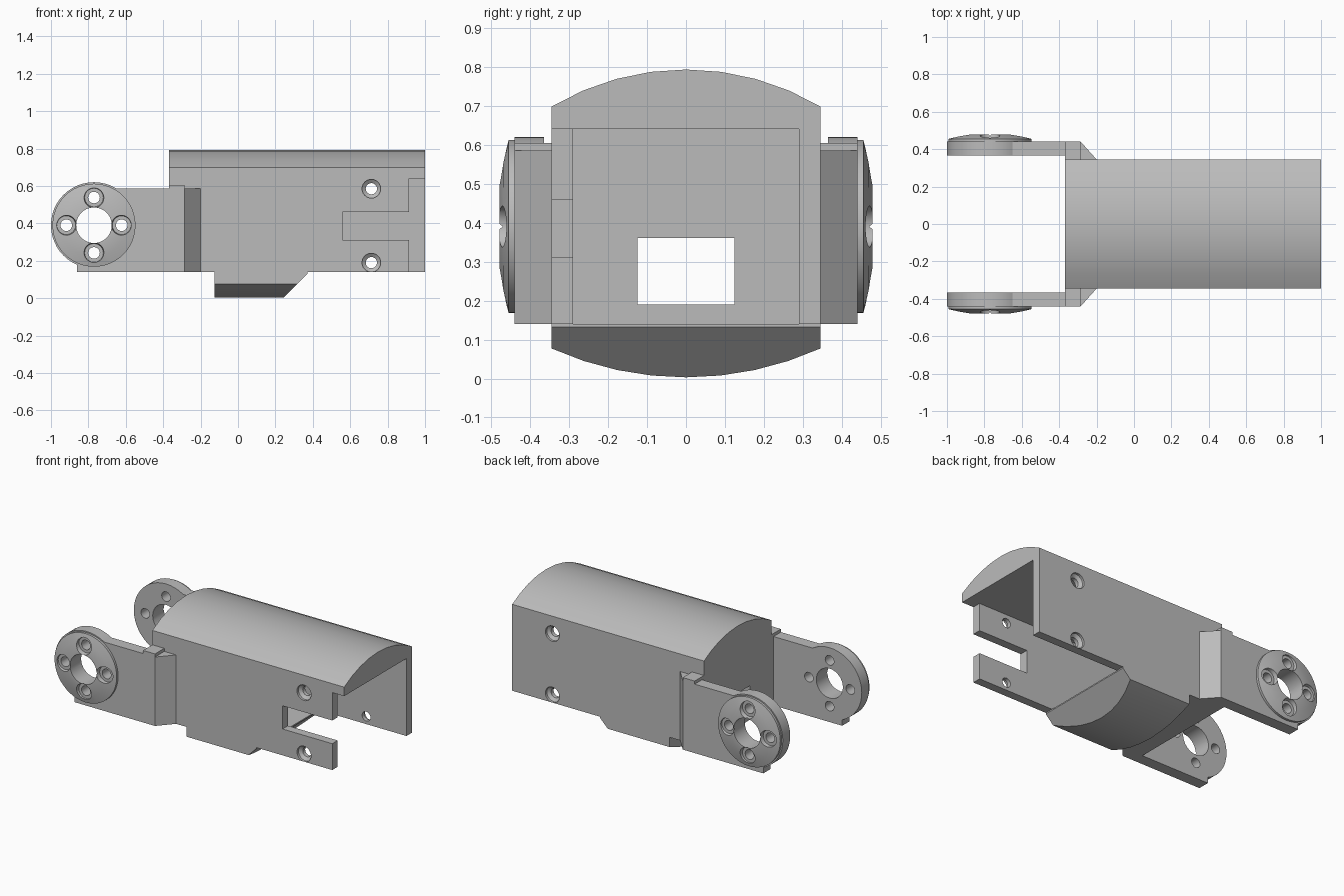
import bpy, bmesh, math
from mathutils import Matrix

cube = bpy.data.objects.get("Cube")
if cube:
    bpy.data.objects.remove(cube, do_unlink=True)

grey = bpy.data.materials.new("plain grey")
grey.use_nodes = True
grey.diffuse_color = (0.5, 0.5, 0.5, 1)
grey.node_tree.nodes["Principled BSDF"].inputs["Base Color"].default_value = (0.5, 0.5, 0.5, 1)


def finish(name, bm):
    bmesh.ops.recalc_face_normals(bm, faces=bm.faces[:])
    mesh = bpy.data.meshes.new(name)
    bm.to_mesh(mesh)
    bm.free()
    mesh.materials.append(grey)
    ob = bpy.data.objects.new(name, mesh)
    bpy.context.scene.collection.objects.link(ob)
    return ob


def prism(name, outline, axis, a, b):
    """Extrude a 2D outline along x, y or z from a to b."""
    place = {"x": lambda u, v, w: (w, u, v),
             "y": lambda u, v, w: (u, w, v),
             "z": lambda u, v, w: (u, v, w)}[axis]
    bm = bmesh.new()
    face = bm.faces.new([bm.verts.new(place(u, v, a)) for u, v in outline])
    out = bmesh.ops.extrude_face_region(bm, geom=[face])
    shift = place(0, 0, b - a)
    bmesh.ops.translate(bm, vec=shift, verts=[g for g in out["geom"] if isinstance(g, bmesh.types.BMVert)])
    return finish(name, bm)


def box(name, x, y, z):
    return prism(name, [(x[0], y[0]), (x[1], y[0]), (x[1], y[1]), (x[0], y[1])], "z", *z)


def lathe(name, profile, x, z, side, steps=40):
    """Revolve (radius, distance) pairs about a line along y."""
    bm = bmesh.new()
    rings = []
    for r, d in profile:
        rings.append([bm.verts.new((x + r * math.cos(2 * math.pi * i / steps), side * d,
                                    z + r * math.sin(2 * math.pi * i / steps))) for i in range(steps)])
    for lo, hi in zip(rings, rings[1:]):
        for i in range(steps):
            j = (i + 1) % steps
            bm.faces.new((lo[i], lo[j], hi[j], hi[i]))
    bm.faces.new(rings[0])
    bm.faces.new(rings[-1])
    return finish(name, bm)


def combine(ob, other, operation="DIFFERENCE"):
    """Apply a boolean and drop the helper."""
    other.hide_render = True
    mod = ob.modifiers.new("boolean", "BOOLEAN")
    mod.object, mod.operation, mod.solver = other, operation, "EXACT"
    deps = bpy.context.evaluated_depsgraph_get()
    deps.update()
    mesh = bpy.data.meshes.new_from_object(ob.evaluated_get(deps))
    ob.modifiers.clear()
    ob.data = mesh
    bpy.data.objects.remove(other, do_unlink=True)


def smooth(ob, degrees):
    bpy.ops.object.select_all(action="DESELECT")
    ob.select_set(True)
    bpy.context.view_layer.objects.active = ob
    bpy.ops.object.shade_smooth_by_angle(angle=math.radians(degrees))


def arc(edge, crown, half=0.345, steps=8):
    """Shallow arc from +half to -half, given heights at edge and crown."""
    rise = abs(crown - edge)
    radius = (half ** 2 + rise ** 2) / (2 * rise)
    sign = 1 if crown > edge else -1
    top = math.asin(half / radius)
    pts = []
    for i in range(steps + 1):
        t = top * (1 - 2 * i / steps)
        pts.append((radius * math.sin(t), crown - sign * radius * (1 - math.cos(t))))
    return pts


# Housing with a rounded roof, open at one end and below
housing = prism("housing", [(-0.345, 0.14), (0.345, 0.14)] + arc(0.698, 0.793), "x", -0.37, 1)
combine(housing, box("cavity", (-0.125, 1.1), (-0.29, 0.29), (0.05, 0.64)))
combine(housing, box("cable_window", (-0.5, 0.1), (-0.125, 0.125), (0.19, 0.36)))
combine(housing, box("front_wall_end", (0.915, 1.1), (-0.4, -0.2), (0.05, 0.64)))
combine(housing, box("front_wall_slot", (0.56, 1.05), (-0.4, -0.2), (0.31, 0.46)))
for side in (-1, 1):
    for z in (0.19, 0.585):
        combine(housing, lathe("screw_hole", [(0.03, 0.2), (0.03, 0.315), (0.05, 0.33), (0.05, 0.4)],
                               0.713, z, side, 24))
smooth(housing, 25)

# Rounded belly below, with a sloping end
belly = prism("belly", [(-0.345, 0.14), (0.345, 0.14)] + arc(0.077, 0.003), "x", -0.125, 0.372)
combine(belly, prism("belly_slope", [(0.14, -0.1), (0.5, -0.1), (0.5, 0.26)], "y", -0.5, 0.5))
smooth(belly, 25)

# Two mirrored hinge arms
for side, label in ((-1, "front"), (1, "back")):
    outline = [(-0.86, 0.365), (-0.37, 0.365), (-0.37, 0.34), (-0.2, 0.34), (-0.2, 0.345),
               (-0.285, 0.44), (-0.86, 0.44)]
    arm = prism(label + "_arm", [(x, side * y) for x, y in outline], "z", 0.14, 0.585)
    combine(arm, box("tab", (-0.37, -0.285), sorted((side * 0.34, side * 0.44)), (0.5, 0.605)), "UNION")
    disc = [(0.23, 0.365), (0.23, 0.44), (0.222, 0.44), (0.222, 0.455), (0.17, 0.469), (0.11, 0.479)]
    combine(arm, lathe("hinge_disc", disc, -0.77, 0.39, side, 48), "UNION")
    combine(arm, lathe("axle_hole", [(0.095, 0.3), (0.095, 0.6)], -0.77, 0.39, side))
    for k in range(4):
        a = k * math.pi / 2
        combine(arm, lathe("bolt_hole", [(0.031, 0.3), (0.031, 0.452), (0.05, 0.452), (0.058, 0.5)],
                           -0.77 + 0.148 * math.cos(a), 0.39 + 0.148 * math.sin(a), side, 24))
    smooth(arm, 25)
